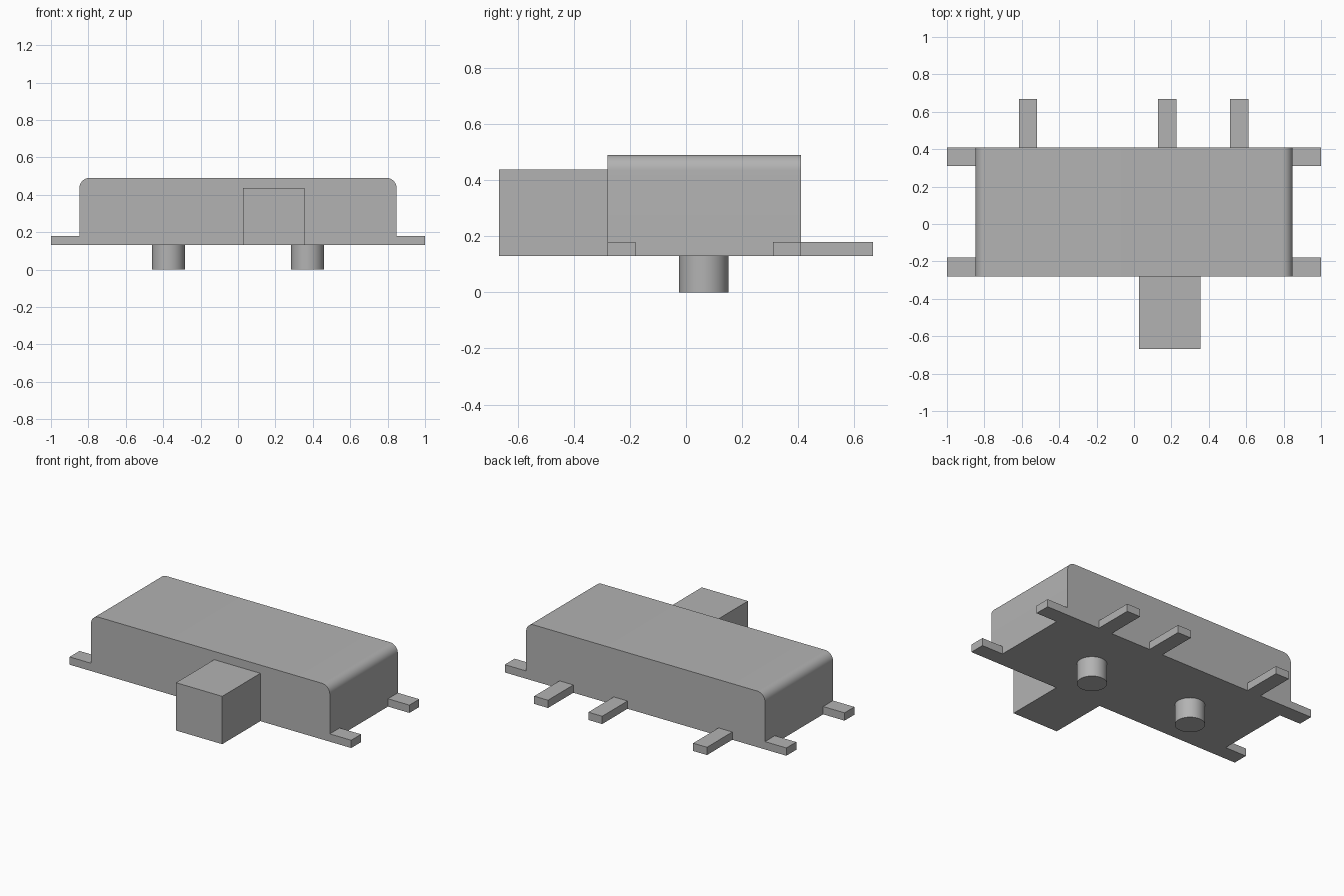
import bpy, bmesh, math
from mathutils import Matrix

cube = bpy.data.objects.get("Cube")
if cube:
    bpy.data.objects.remove(cube, do_unlink=True)

grey = bpy.data.materials.new("plain grey")
grey.use_nodes = True
COLOUR = (0.45, 0.45, 0.45, 1)
grey.diffuse_color = COLOUR
grey.node_tree.nodes["Principled BSDF"].inputs["Base Color"].default_value = COLOUR

BASE, TOP, LEAD_TOP = 0.13, 0.49, 0.18   # underside, case top, lead top
FRONT, BACK, HALF = -0.28, 0.41, 0.848   # case extents
REACH = 0.667                            # slider and pin reach in y


def finish(name, bm, smooth=False):
    bmesh.ops.recalc_face_normals(bm, faces=bm.faces)
    mesh = bpy.data.meshes.new(name)
    bm.to_mesh(mesh)
    bm.free()
    mesh.materials.append(grey)
    obj = bpy.data.objects.new(name, mesh)
    bpy.context.collection.objects.link(obj)
    if smooth:
        bpy.ops.object.select_all(action='DESELECT')
        obj.select_set(True)
        bpy.context.view_layer.objects.active = obj
        bpy.ops.object.shade_smooth_by_angle(angle=math.radians(30))
    return obj


def box(name, x, y, z):
    bm = bmesh.new()
    bmesh.ops.create_cube(bm, size=1)
    for v in bm.verts:
        v.co = [r[0] if c < 0 else r[1] for c, r in zip(v.co, (x, y, z))]
    return finish(name, bm)


# Case: end profile with rounded upper corners, extruded front to back
R, STEPS = 0.055, 10
profile = [(-HALF, BASE), (HALF, BASE)]
for side, start in ((1, 0), (-1, 90)):
    for i in range(STEPS + 1):
        a = math.radians(start + 90 * i / STEPS)
        profile.append((side * (HALF - R) + R * math.cos(a), TOP - R + R * math.sin(a)))
bm = bmesh.new()
face = bm.faces.new([bm.verts.new((x, FRONT, z)) for x, z in profile])
ext = bmesh.ops.extrude_face_region(bm, geom=[face])
bmesh.ops.translate(bm, vec=(0, BACK - FRONT, 0),
                    verts=[g for g in ext["geom"] if isinstance(g, bmesh.types.BMVert)])
finish("case", bm, smooth=True)

# Slider knob on the front
box("slider_knob", (0.027, 0.355), (-REACH, FRONT), (BASE, 0.437))

# Mounting tabs at the four corners
for side, sx in (("left", 1), ("right", -1)):
    for end, y in (("front", (FRONT, FRONT + 0.1)), ("back", (BACK - 0.1, BACK))):
        box(f"{end}_{side}_tab", sorted((sx * HALF, sx)), y, (BASE, LEAD_TOP))

# Contact pins along the back
for i, x in enumerate((-0.567, 0.177, 0.562)):
    box(f"contact_pin_{i + 1}", (x - 0.049, x + 0.049), (BACK, REACH), (BASE, LEAD_TOP))

# Locating pegs underneath
for side, sx in (("left", 1), ("right", -1)):
    bm = bmesh.new()
    bmesh.ops.create_cone(bm, cap_ends=True, segments=48, radius1=0.088, radius2=0.088, depth=BASE,
                          matrix=Matrix.Translation((sx * 0.372, 0.063, BASE / 2)))
    finish(f"{side}_locating_peg", bm, smooth=True)
